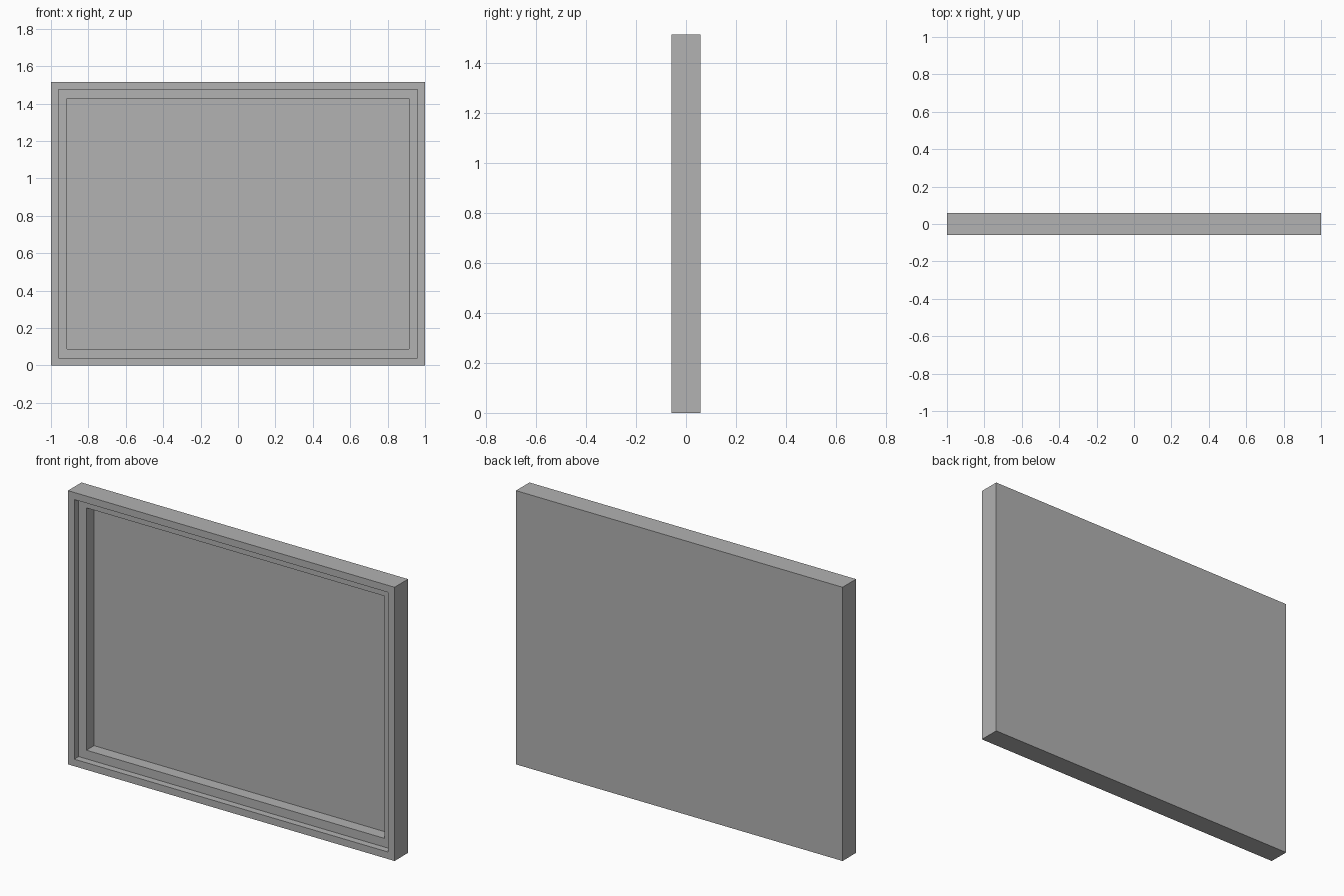
import bpy
import bmesh

cube = bpy.data.objects.get("Cube")
if cube:
    bpy.data.objects.remove(cube, do_unlink=True)

WIDTH, DEPTH, HEIGHT = 2.0, 0.118, 1.515

# Single grey material
grey = bpy.data.materials.new("plain grey")
grey.use_nodes = True
colour = (0.445, 0.445, 0.445, 1)
grey.diffuse_color = colour
grey.node_tree.nodes["Principled BSDF"].inputs["Base Color"].default_value = colour

# Solid slab
bm = bmesh.new()
bmesh.ops.create_cube(bm, size=1)
for v in bm.verts:
    v.co.x *= WIDTH
    v.co.y *= DEPTH
    v.co.z = (v.co.z + 0.5) * HEIGHT

# Two stepped recesses in the front: rim, ledge, then the deep back panel
bm.normal_update()
panel = min(bm.faces, key=lambda f: f.calc_center_median().y)
for rim, recess in ((0.039, 0.038), (0.048, 0.066)):
    bmesh.ops.inset_region(bm, faces=[panel], thickness=rim, use_even_offset=True)
    # A zero-width inset gives the recess its side walls
    bmesh.ops.inset_region(bm, faces=[panel], thickness=0, use_even_offset=True)
    bmesh.ops.translate(bm, verts=panel.verts[:], vec=(0, recess, 0))

bmesh.ops.recalc_face_normals(bm, faces=bm.faces[:])
mesh = bpy.data.meshes.new("stepped_frame")
bm.to_mesh(mesh)
bm.free()
mesh.materials.append(grey)
frame = bpy.data.objects.new("stepped_frame", mesh)
bpy.context.collection.objects.link(frame)
